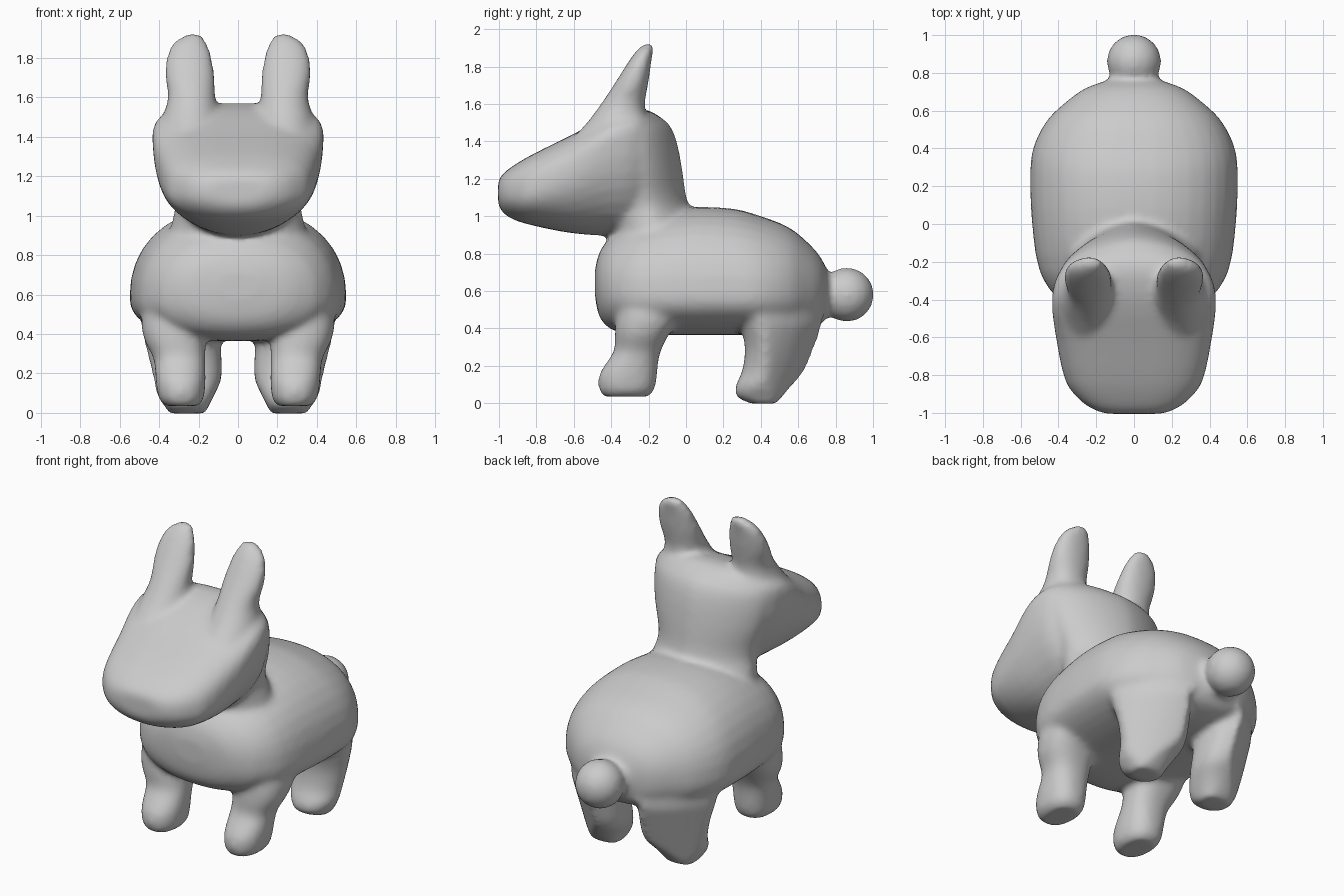
import bpy, bmesh, math
from mathutils import Matrix

if "Cube" in bpy.data.objects:
    bpy.data.objects.remove(bpy.data.objects["Cube"])

bm = bmesh.new()
SIDES = 36


def smooth_rings(rings, steps=3):
    """Insert rounded in-between rings."""
    out = []
    for k in range(len(rings) - 1):
        p1, p2 = rings[k], rings[k + 1]
        p0, p3 = rings[max(k - 1, 0)], rings[min(k + 2, len(rings) - 1)]
        h = p2[0] - p1[0]
        for s in range(steps):
            t = s / steps
            row = [p1[0] + t * h]
            for i in range(1, len(p1)):
                m1 = (p2[i] - p0[i]) / (p2[0] - p0[0]) * h
                m2 = (p3[i] - p1[i]) / (p3[0] - p1[0]) * h
                row.append((2*t**3 - 3*t*t + 1) * p1[i] + (t**3 - 2*t*t + t) * m1
                           + (3*t*t - 2*t**3) * p2[i] + (t**3 - t*t) * m2)
            out.append(row)
    return out + [rings[-1]]


def loft(rings, axis, n_hi=2.4, n_lo=2.4, side=1, limit=None):
    """Closed skin over rings (pos, x0, x1, mid, lo, hi); lo/mid/hi lie along z for axis 'y', along y for axis 'z'."""
    loops = []
    for pos, x0, x1, mid, lo, hi in smooth_rings(rings):
        loop = []
        for i in range(SIDES):
            a = 2 * math.pi * i / SIDES
            c, s = math.cos(a), math.sin(a)
            n = n_hi if s > 0 else n_lo
            u = math.copysign(abs(c) ** (2 / n), c)
            v = math.copysign(abs(s) ** (2 / n), s)
            x = (x0 + x1) / 2 + u * (x1 - x0) / 2
            w = mid + v * ((hi - mid) if v > 0 else (mid - lo))
            if limit:
                x = min(x, limit(w, pos))
            loop.append(bm.verts.new((side * x, pos, w) if axis == 'y' else (side * x, w, pos)))
        loops.append(loop)
    faces = [bm.faces.new(loops[0]), bm.faces.new(loops[-1])]
    for a, b in zip(loops, loops[1:]):
        for i in range(SIDES):
            j = (i + 1) % SIDES
            faces.append(bm.faces.new((a[i], a[j], b[j], b[i])))
    bmesh.ops.recalc_face_normals(bm, faces=faces)


def centred(rows):
    """Rows (pos, half width, mid, lo, hi) symmetric about x = 0."""
    return [(p, -w, w, m, lo, hi) for p, w, m, lo, hi in rows]


def upright(rows):
    """Rows (z, x0, x1, y0, y1)."""
    return [(z, x0, x1, (y0 + y1) / 2, y0, y1) for z, x0, x1, y0, y1 in rows]


def rump(y, z):
    """Half width of the rump seen from above, drawn in towards the feet."""
    y += .4 * max(0, .42 - z)
    return .53 * math.sqrt(max(.04, 1 - (max(y - .2, 0) / .57) ** 2))


# Barrel body
loft(centred([
    (-.487, .10, .65, .58, .71), (-.475, .22, .64, .50, .77), (-.45, .31, .62, .44, .83),
    (-.39, .41, .60, .39, .90), (-.25, .50, .58, .365, .99), (0, .54, .58, .365, 1.045),
    (.25, .55, .58, .365, 1.04), (.40, .535, .58, .365, 1.0), (.55, .46, .59, .37, .94),
    (.65, .355, .60, .39, .86), (.72, .255, .60, .42, .78), (.765, .13, .60, .48, .69)]), 'y', 2.25, 2.3)

# Head with wide muzzle
loft(centred([
    (-1.005, .15, 1.12, 1.06, 1.19), (-.98, .22, 1.12, 1.02, 1.225), (-.93, .29, 1.12, .985, 1.265),
    (-.84, .36, 1.13, .955, 1.32), (-.62, .41, 1.24, .91, 1.43), (-.42, .435, 1.40, .895, 1.53),
    (-.28, .41, 1.42, .90, 1.57), (-.20, .34, 1.40, .95, 1.565), (-.14, .25, 1.36, 1.02, 1.53)]), 'y', 3.0, 2.1)

# Neck and back of the head, ridged at the nape
loft(upright([
    (.80, -.38, .38, -.38, .10), (.95, -.34, .34, -.41, .07), (1.07, -.32, .32, -.43, .01),
    (1.25, -.37, .37, -.46, -.02), (1.40, -.395, .395, -.48, -.05), (1.49, -.37, .37, -.44, -.09),
    (1.54, -.28, .28, -.38, -.15)]), 'z', 1.65, 2.0)

for side in (-1, 1):
    # Ears
    loft(upright([
        (1.36, .10, .40, -.66, -.20), (1.50, .10, .38, -.53, -.21), (1.60, .115, .355, -.455, -.22),
        (1.72, .12, .37, -.375, -.20), (1.83, .14, .355, -.305, -.185), (1.89, .165, .315, -.26, -.175),
        (1.925, .19, .255, -.22, -.175)]), 'z', 2.2, 2.0, side)
    # Front legs
    loft(upright([
        (.035, .20, .37, -.44, -.20), (.07, .175, .40, -.465, -.17), (.15, .165, .415, -.465, -.155),
        (.21, .165, .42, -.43, -.15), (.28, .165, .43, -.385, -.135), (.37, .165, .475, -.38, -.09),
        (.47, .17, .49, -.37, -.03), (.64, .20, .46, -.32, -.05)]), 'z', 2.4, 2.2, side)
    # Back legs, trimmed to the curve of the rump
    loft(upright([
        (-.003, .165, .35, .35, .48), (.03, .15, .37, .275, .51), (.09, .12, .41, .265, .56),
        (.17, .085, .435, .30, .635), (.30, .085, .475, .315, .69), (.42, .10, .51, .29, .735),
        (.55, .13, .52, .27, .745), (.70, .18, .45, .30, .70)]), 'z', 2.7, 2.3, side, rump)

# Round tail with a short stub
bmesh.ops.create_uvsphere(bm, u_segments=24, v_segments=14, radius=.145,
                          matrix=Matrix.Translation((0, .86, .58)))
loft(centred([(.66, .17, .59, .44, .74), (.76, .115, .59, .48, .70), (.80, .11, .58, .47, .69)]), 'y', 2, 2)

mesh = bpy.data.meshes.new("animal_body")
bm.to_mesh(mesh)
bm.free()
animal = bpy.data.objects.new("animal_body", mesh)
bpy.context.collection.objects.link(animal)

# Fuse all parts into one soft skin
fuse = animal.modifiers.new("fuse", 'REMESH')
fuse.mode = 'VOXEL'
fuse.voxel_size = .018
fuse.use_smooth_shade = True
soften = animal.modifiers.new("soften", 'SMOOTH')
soften.factor = .5
soften.iterations = 10

grey = bpy.data.materials.new("plain grey")
grey.diffuse_color = (.6, .6, .6, 1)
grey.use_nodes = True
grey.node_tree.nodes["Principled BSDF"].inputs["Base Color"].default_value = grey.diffuse_color
mesh.materials.append(grey)
